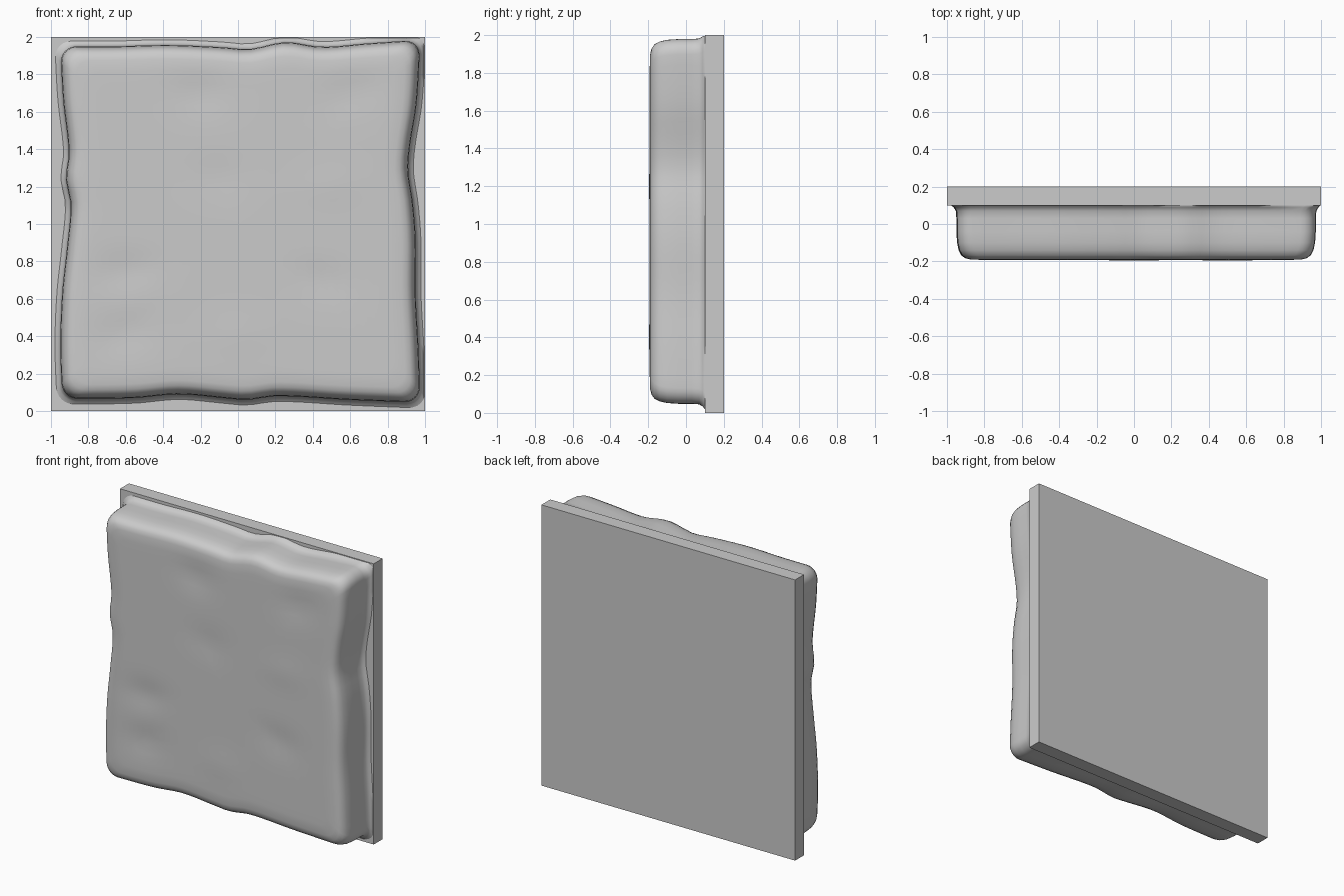
import bpy, bmesh, math

if "Cube" in bpy.data.objects:
    bpy.data.objects.remove(bpy.data.objects["Cube"])

# Wavy outline of the slab: (position along edge, offset)
LEFT = [(0, -.94), (.3, -.95), (.6, -.94), (.85, -.915), (1.1, -.895), (1.25, -.92),
        (1.4, -.905), (1.7, -.935), (2, -.95)]
RIGHT = [(0, .975), (.3, .965), (.6, .95), (.9, .95), (1.1, .935), (1.28, .91),
         (1.42, .92), (1.65, .955), (2, .975)]
TOP = [(-1, 1.95), (-.7, 1.95), (-.4, 1.957), (-.1, 1.945), (.05, 1.935), (.25, 1.972),
       (.45, 1.947), (.7, 1.965), (1, 1.985)]
BOTTOM = [(-1, .065), (-.6, .07), (-.35, .09), (-.1, .07), (.03, .06), (.2, .08),
          (.6, .06), (1, .045)]
DENTS = [(-.2, 1.7, .010), (.6, 1.7, .009), (-.6, .75, .010), (-.6, .42, .010),
         (.45, .7, .008), (-.1, 1.25, .006), (.5, 1.2, -.004), (0, .4, -.004)]


def curve(pts, t):
    """Smooth interpolation through a list of points."""
    t = min(max(t, pts[0][0]), pts[-1][0])
    i = 0
    while i < len(pts) - 2 and t > pts[i + 1][0]:
        i += 1

    def slope(k):
        a, b = pts[max(k - 1, 0)], pts[min(k + 1, len(pts) - 1)]
        return (b[1] - a[1]) / (b[0] - a[0])
    (x0, y0), (x1, y1) = pts[i], pts[i + 1]
    h = x1 - x0
    s = (t - x0) / h
    return (y0 * (2*s**3 - 3*s*s + 1) + y1 * (3*s*s - 2*s**3)
            + h * (slope(i) * (s**3 - 2*s*s + s) + slope(i + 1) * (s**3 - s*s)))


def rounded_square(a, r, side=30, arc=6):
    """Counter-clockwise rounded square of half width a."""
    pts = []
    for q in range(4):
        c, s = round(math.cos(q * math.pi / 2)), round(math.sin(q * math.pi / 2))
        loc = [(a, -(a - r) + 2 * (a - r) * k / side) for k in range(side)]
        loc += [(a - r + r * math.cos(k * math.pi / 2 / arc),
                 a - r + r * math.sin(k * math.pi / 2 / arc)) for k in range(arc)]
        pts += [(x * c - y * s, x * s + y * c) for x, y in loc]
    return pts


def warp(u, v):
    l, r = curve(LEFT, v + 1), curve(RIGHT, v + 1)
    b, t = curve(BOTTOM, u), curve(TOP, u)
    return (l * (1 - u) + r * (1 + u)) / 2, (b * (1 - v) + t * (1 + v)) / 2


def dent(x, z):
    return sum(d * math.exp(-((x - a) / .15) ** 2 - ((z - b) / .1) ** 2) for a, b, d in DENTS)


def finish(name, bm, angle):
    bmesh.ops.recalc_face_normals(bm, faces=bm.faces)
    me = bpy.data.meshes.new(name)
    bm.to_mesh(me)
    bm.free()
    ob = bpy.data.objects.new(name, me)
    bpy.context.collection.objects.link(ob)
    bpy.context.view_layer.objects.active = ob
    ob.select_set(True)
    bpy.ops.object.shade_smooth_by_angle(angle=math.radians(angle))
    ob.select_set(False)


# Weathered slab: (inset, y) rings from the flared base over the rounded rim to the centre
rings = [(-.03, .12), (-.03, .1), (-.014, .088), (-.003, .07), (0, .03), (0, -.04), (.004, -.1),
         (.013, -.14), (.028, -.168), (.05, -.183), (.08, -.19)]
rings += [(.08 + .92 * k / 14, -.192) for k in range(1, 14)]
bm = bmesh.new()
loops = []
for inset, y in rings:
    a = 1 - inset
    loop = []
    for u, v in rounded_square(a, .09 * a):
        x, z = warp(u, v)
        if inset < 0:
            x, z = max(-.995, min(.995, x)), max(.005, min(1.995, z))
        loop.append(bm.verts.new((x, y + (dent(x, z) if inset > .04 else 0), z)))
    loops.append(loop)
for A, B in zip(loops, loops[1:]):
    for i in range(len(A)):
        j = (i + 1) % len(A)
        bm.faces.new((A[i], A[j], B[j], B[i]))
bm.faces.new(loops[0])
x, z = warp(0, 0)
mid = bm.verts.new((x, -.192 + dent(x, z), z))
for i in range(len(loops[-1])):
    bm.faces.new((loops[-1][i], loops[-1][(i + 1) % len(loops[-1])], mid))
finish("stone_slab", bm, 50)

# Flat backing plate
bm = bmesh.new()
bmesh.ops.create_cube(bm, size=1)
for v in bm.verts:
    v.co = (v.co.x * 2, .15 + v.co.y * .1, 1 + v.co.z * 2)
finish("back_plate", bm, 30)
